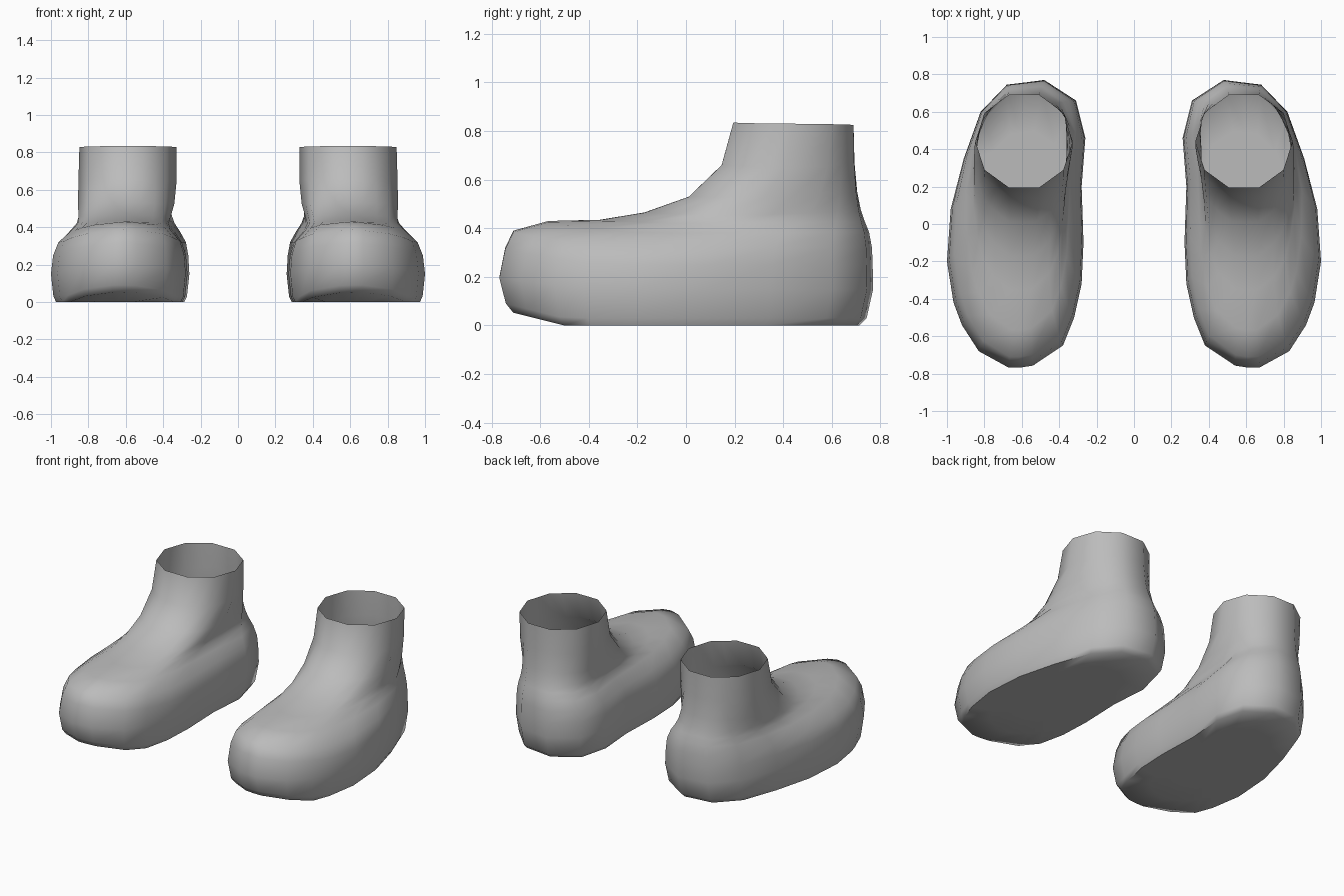
import bpy, math

if "Cube" in bpy.data.objects:
    bpy.data.objects.remove(bpy.data.objects["Cube"])

# Plan outline of the right-hand boot at its widest, counter-clockwise from the toe
OUTLINE = [(.61, -.768), (.67, -.768), (.83, -.68), (.92, -.54), (.965, -.42),
           (1.0, -.2), (.98, .08), (.91, .35), (.82, .60), (.68, .745),
           (.58, .757), (.48, .77), (.31, .66), (.26, .46), (.28, .2),
           (.27, -.1), (.28, -.32), (.32, -.5), (.38, -.65), (.54, -.757)]
N = len(OUTLINE)
CX, CY, R = .588, .442, .26          # ten-sided ankle opening

# Upper rings: blend towards ankle, sideways pinch, z at toe, side and heel
UPPER = [(0, 0, .20, .15, .15), (.025, .02, .32, .25, .25),
         (.06, .08, .39, .32, .32), (.21, .21, .43, .38, .385),
         (.43, .24, .435, .42, .43), (.62, .18, .465, .455, .475),
         (.81, .08, .53, .525, .55), (.95, .01, .66, .65, .67),
         (1, 0, .835, .83, .825)]

# Sole rings: outline scale and height
SOLE = [(.35, 0), (.64, 0), (.925, 0), (.965, .03)]


def sole_ring(scale, z):
    ring = []
    for x, y in OUTLINE:
        x, y = .63 + (x - .63) * scale, y * scale
        ring.append((x, y, z + max(0, -.5 - y) * .25))   # toe spring
    return ring


def upper_ring(blend, pinch, z_toe, z_side, z_heel):
    ring = []
    for i, (x, y) in enumerate(OUTLINE):
        t = 2 * math.pi * i / N
        c = math.cos(t)
        r = R if i % 2 else R * math.cos(math.pi / 10)
        x += blend * (CX + r * math.sin(t) - x)
        y += blend * (CY - r * c - y)
        x += (.61 - x) * pinch * min(1, 1 + c)           # narrow the instep
        z = z_side + ((z_toe if c > 0 else z_heel) - z_side) * c * c
        ring.append((x, y, z))
    return ring


def boot(name, side, material):
    rings = [sole_ring(*s) for s in SOLE] + [upper_ring(*u) for u in UPPER]
    verts = [(side * x, y, z) for ring in rings for x, y, z in ring]
    faces = [tuple(reversed(range(N)))]                  # sole centre
    for k in range(len(rings) - 1):
        for i in range(N):
            j = (i + 1) % N
            faces.append((k * N + i, k * N + j, (k + 1) * N + j, (k + 1) * N + i))
    if side < 0:
        faces = [f[::-1] for f in faces]
    mesh = bpy.data.meshes.new(name)
    mesh.from_pydata(verts, [], faces)
    mesh.materials.append(material)
    ob = bpy.data.objects.new(name, mesh)
    bpy.context.collection.objects.link(ob)
    bpy.ops.object.select_all(action='DESELECT')
    ob.select_set(True)
    bpy.context.view_layer.objects.active = ob
    bpy.ops.object.shade_smooth_by_angle(angle=math.radians(60))


grey = bpy.data.materials.new("plain grey")
grey.diffuse_color = (.5, .5, .5, 1)
grey.use_nodes = True
grey.node_tree.nodes["Principled BSDF"].inputs["Base Color"].default_value = grey.diffuse_color

boot("right_boot", 1, grey)
boot("left_boot", -1, grey)
